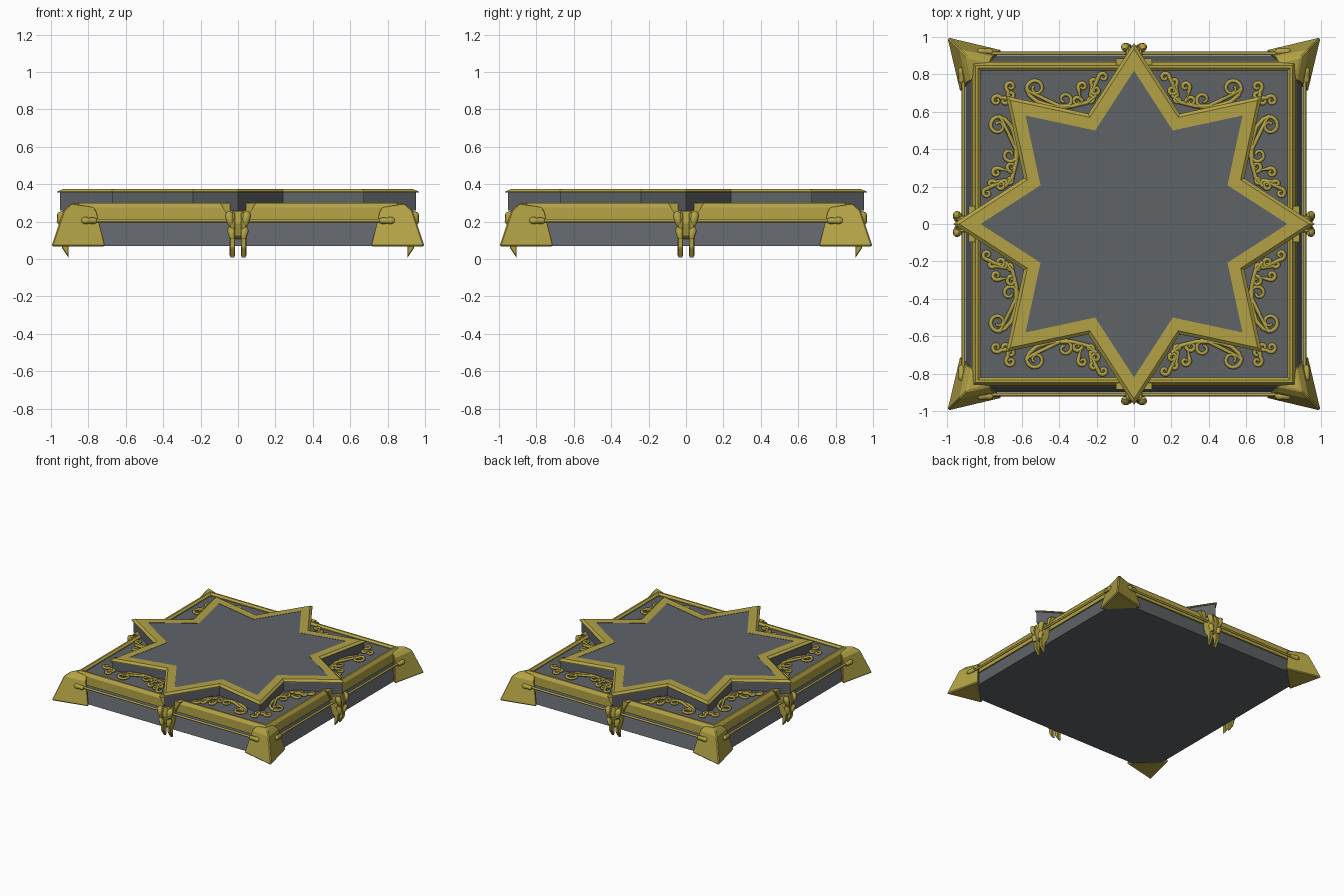
import bpy
from math import sin, cos, pi, radians

cube = bpy.data.objects.get("Cube")
if cube:
    bpy.data.objects.remove(cube)


def material(name, colour):
    m = bpy.data.materials.new(name)
    m.use_nodes = True
    m.diffuse_color = (*colour, 1)
    bsdf = next(n for n in m.node_tree.nodes if n.type == 'BSDF_PRINCIPLED')
    bsdf.inputs["Base Color"].default_value = (*colour, 1)
    return m


GREY = material("slate grey", (0.115, 0.125, 0.137))
GOLD = material("old gold", (0.45, 0.365, 0.06))


def add(name, data, mats):
    ob = bpy.data.objects.new(name, data)
    for m in mats:
        data.materials.append(m)
    bpy.context.collection.objects.link(ob)
    return ob


def loft(name, rings, mats, bands=None, caps=(0, 0)):
    """Skin a stack of rings; bands gives the material slot of each band."""
    n = len(rings[0])
    verts = [p for ring in rings for p in ring]
    faces, slots = [], []
    for k in range(len(rings) - 1):
        for i in range(n):
            j = (i + 1) % n
            faces.append((k*n + i, k*n + j, k*n + n + j, k*n + n + i))
            slots.append(bands[k] if bands else 0)
    faces += [tuple(reversed(range(n))), tuple(range(len(verts) - n, len(verts)))]
    slots += caps
    me = bpy.data.meshes.new(name)
    me.from_pydata(verts, [], faces)
    me.polygons.foreach_set("material_index", slots)
    return add(name, me, mats)


def bevel(ob, width):
    mod = ob.modifiers.new("bevel", 'BEVEL')
    mod.width = width
    mod.segments = 1


def four_sides(ob):
    """Repeat a part on the other three sides."""
    for k in range(1, 4):
        c = ob.copy()
        c.name = f"{ob.name}_{k + 1}"
        c.rotation_euler.z = ob.rotation_euler.z + k * pi / 2
        bpy.context.collection.objects.link(c)


def square(h, z):
    return [(-h, -h, z), (h, -h, z), (h, h, z), (-h, h, z)]


def star(r, z):
    return [((r if i % 2 == 0 else r * 0.66) * cos(i * pi / 8),
             (r if i % 2 == 0 else r * 0.66) * sin(i * pi / 8), z) for i in range(16)]


# Flared slab
loft("base_slab", [square(0.9, 0.07), square(0.855, 0.21), square(0.84, 0.28)], [GREY])

# Gold frame round the slab's upper edge, a closed strip
profile = [(0.82, 0.27), (0.82, 0.287), (0.835, 0.3), (0.848, 0.3),
           (0.866, 0.275), (0.868, 0.205), (0.84, 0.205)]
frame = loft("edge_trim", [square(h, z) for h, z in profile], [GOLD])

# Eight pointed star platform: grey walls, gold rim, grey top
loft("star_platform",
     [star(0.952, 0.26), star(0.952, 0.355), star(0.967, 0.355), star(0.967, 0.36),
      star(0.935, 0.375), star(0.82, 0.375), star(0.82, 0.373)],
     [GREY, GOLD], [0, 1, 1, 1, 1, 0])

# Corner caps, leaning inwards


def corner_ring(tip, near, far, z_tip, z_side):
    return [(tip, tip, z_tip), (near, far, z_side), (far, near, z_side)]


cap = loft("corner_cap", [corner_ring(1, 0.705, 0.93, 0.068, 0.068),
                          corner_ring(0.935, 0.75, 0.895, 0.26, 0.25),
                          corner_ring(0.895, 0.765, 0.865, 0.297, 0.277)], [GOLD])
bevel(cap, 0.008)
four_sides(cap)


def tube(name, paths, radius, sides=2):
    cu = bpy.data.curves.new(name, 'CURVE')
    cu.dimensions = '3D'
    cu.bevel_depth = radius
    cu.bevel_resolution = sides
    cu.use_fill_caps = True
    for path in paths:
        sp = cu.splines.new('POLY')
        sp.points.add(len(path) - 1)
        for p, q in zip(sp.points, path):
            p.co = (*q[:3], 1)
            p.radius = q[3] if len(q) > 3 else 1
        sp.use_smooth = True
    return add(name, cu, [GOLD])


# Side rails with rounded ends
rail = tube("side_rail", [[(-0.8, -0.912, 0.205), (0.8, -0.912, 0.205)]], 0.009)
four_sides(rail)
ends = []
for s in (-1, 1):
    ends.append([(s * x, -0.922, 0.205, r) for x, r in
                 ((0.755, 0.5), (0.77, 0.95), (0.8, 0.8), (0.806, 1.0), (0.825, 1.0), (0.838, 0.5))])
four_sides(tube("rail_end", ends, 0.019))


def prism(name, outline, x0, x1):
    """Side outline in (y, z) extruded along x."""
    return loft(name, [[(x, y, z) for y, z in outline] for x in (x0, x1)], [GOLD])


# Tapered bracket under each star point
bracket = loft("tip_bracket", [
    [(-0.04, y, 0.2), (0.04, y, 0.2), (0.095, y, 0.3), (-0.095, y, 0.3)]
    for y in (-0.885, -0.85)], [GOLD])
four_sides(bracket)

# Two hooked claws below each star point, with knuckles
hook = [(-0.86, 0.25), (-0.945, 0.25), (-0.962, 0.2), (-0.945, 0.13),
        (-0.942, 0.06), (-0.905, 0.005), (-0.905, 0.08), (-0.87, 0.12)]
for side, s in (("right", -1), ("left", 1)):
    claw = prism(f"claw_{side}", hook, s * 0.03 - 0.015, s * 0.03 + 0.015)
    bevel(claw, 0.005)
    four_sides(claw)
    knuckle = tube(f"knuckle_{side}", [
        [(s * 0.05, -0.93, 0.25, 0.6), (s * 0.047, -0.945, 0.235, 1.2),
         (s * 0.042, -0.95, 0.2, 1), (s * 0.036, -0.94, 0.175, 0.6)],
        [(s * 0.04, -0.935, 0.17, 0.7), (s * 0.036, -0.945, 0.15, 1.1),
         (s * 0.03, -0.945, 0.11, 0.7)]], 0.02)
    four_sides(knuckle)
block = prism("claw_block", [(-0.86, 0.26), (-0.94, 0.26), (-0.955, 0.19),
                             (-0.935, 0.12), (-0.86, 0.1)], -0.03, 0.03)
bevel(block, 0.006)
four_sides(block)


# Scrollwork on the slab
def spiral(cx, cy, r, start, sweep, steps=18):
    """Points winding from the outside in, tapering towards the middle."""
    pts = []
    for i in range(steps + 1):
        t = i / steps
        a = radians(start + sweep * t)
        rad = r * (1 - 0.75 * t)
        pts.append((cx + rad * cos(a), cy + rad * sin(a), 0.288, 1 - 0.35 * t))
    return pts


def scroll(a, b):
    """Join two spirals with a smooth stem."""
    first, second = spiral(*a), spiral(*b)
    return first[::-1] + second


scrolls = [
    scroll((0.37, 0.665, 0.045, -60, -400), (0.525, 0.725, 0.05, -10, 430)),
    scroll((0.305, 0.655, 0.028, 200, -420), (0.275, 0.735, 0.025, -30, 400)),
    scroll((0.205, 0.715, 0.024, -20, -420), (0.165, 0.785, 0.025, 0, 400)),
    scroll((0.235, 0.665, 0.022, 90, 400), (0.215, 0.76, 0.018, -60, 380)),
    scroll((0.69, 0.66, 0.02, 150, 400), (0.66, 0.735, 0.028, -60, 420)),
    [(0.40, 0.63, 0.288), (0.46, 0.635, 0.288), (0.52, 0.655, 0.288),
     (0.56, 0.69, 0.288), (0.575, 0.73, 0.288)],
    [(0.2, 0.69, 0.288), (0.25, 0.65, 0.288), (0.33, 0.63, 0.288), (0.4, 0.63, 0.288)],
]
mirrored = [[(-p[0], *p[1:]) for p in path] for path in scrolls]
four_sides(tube("scrollwork", scrolls + mirrored, 0.0115, 1))
